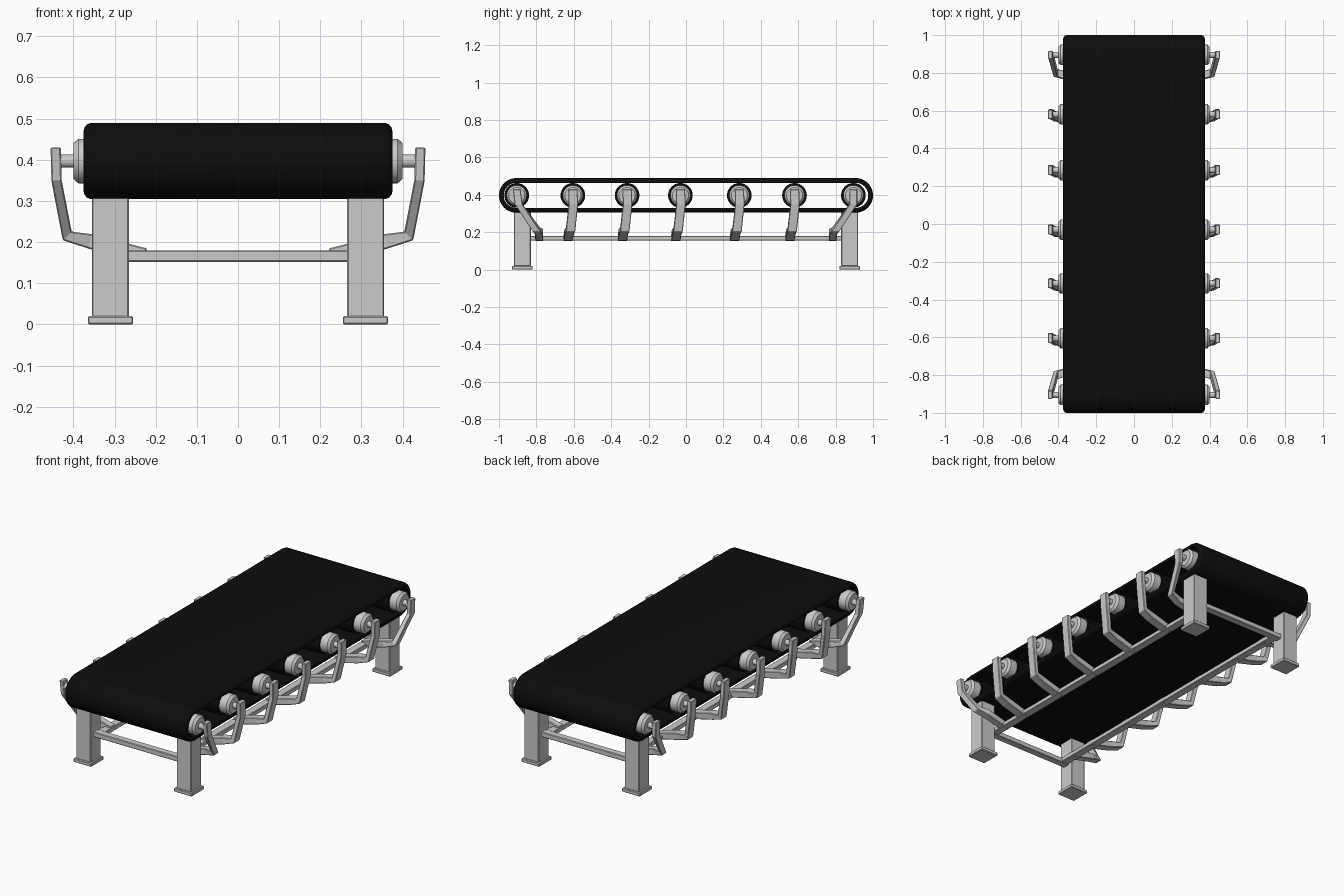
import bpy, bmesh, math
from mathutils import Vector

if "Cube" in bpy.data.objects:
    bpy.data.objects.remove(bpy.data.objects["Cube"])

black = bpy.data.materials.new("belt_black")
black.diffuse_color = (0.004, 0.004, 0.004, 1)
black.use_nodes = True
black.node_tree.nodes["Principled BSDF"].inputs["Base Color"].default_value = black.diffuse_color
AXLE_Z = 0.397


def finish(bm, name, mat=None, smooth=False, bevel=0):
    bmesh.ops.recalc_face_normals(bm, faces=bm.faces[:])
    me = bpy.data.meshes.new(name)
    bm.to_mesh(me)
    bm.free()
    ob = bpy.data.objects.new(name, me)
    bpy.context.collection.objects.link(ob)
    if mat:
        me.materials.append(mat)
    if bevel:
        mod = ob.modifiers.new("soft_edges", 'BEVEL')
        mod.width, mod.segments = bevel, 1
    if smooth:
        bpy.ops.object.select_all(action='DESELECT')
        bpy.context.view_layer.objects.active = ob
        ob.select_set(True)
        bpy.ops.object.shade_smooth_by_angle(angle=math.radians(35))
    return ob


def box(name, lo, hi, bevel=0.003):
    bm = bmesh.new()
    bmesh.ops.create_cube(bm, size=1)
    for v in bm.verts:
        v.co = Vector([(a + b) / 2 + c * (b - a) for a, b, c in zip(lo, hi, v.co)])
    return finish(bm, name, bevel=bevel)


def skin(bm, rings, closed=False, caps=True):
    n = len(rings[0])
    for i in range(len(rings) if closed else len(rings) - 1):
        a, b = rings[i], rings[(i + 1) % len(rings)]
        for k in range(n):
            bm.faces.new((a[k], a[(k + 1) % n], b[(k + 1) % n], b[k]))
    if caps and not closed:
        bm.faces.new(rings[0])
        bm.faces.new(rings[-1])


def lathe_x(name, profile, y, mat=None, seg=32):
    bm = bmesh.new()
    rings = []
    for x, r in profile:
        rings.append([bm.verts.new((x, y + r * math.cos(t), AXLE_Z + r * math.sin(t)))
                      for t in (2 * math.pi * k / seg for k in range(seg))])
    skin(bm, rings)
    return finish(bm, name, mat, smooth=True)


def bar(name, path, side, wide=0.05):
    # rectangular bar along (x, y, z, thickness) points, kept wide along y
    bm = bmesh.new()
    pts = [Vector((p[0], p[2])) for p in path]
    rings = []
    for i, p in enumerate(path):
        d1 = (pts[i] - pts[max(i - 1, 0)]).normalized()
        d2 = (pts[min(i + 1, len(pts) - 1)] - pts[i]).normalized()
        d = (d1 + d2).normalized()
        n = Vector((d.y, -d.x)) * p[3] / 2
        rings.append([bm.verts.new((side * (p[0] + s * n.x), p[1] + w * wide / 2, p[2] + s * n.y))
                      for s, w in ((1, 1), (1, -1), (-1, -1), (-1, 1))])
    skin(bm, rings)
    return finish(bm, name, bevel=0.003)


# Belt: rounded-edge band swept round a stadium loop
section = [(0.375, 0.067), (0.375, 0.074), (0.373, 0.082), (0.367, 0.089), (0.358, 0.0925)]
section += [(-x, r) for x, r in reversed(section)]
bm = bmesh.new()
rings = []
for end in (1, -1):
    for k in range(25):
        t = math.pi * k / 24 - math.pi / 2
        rings.append([bm.verts.new((x, end * (0.9075 + r * math.cos(t)), AXLE_Z + end * r * math.sin(t)))
                      for x, r in section])
skin(bm, rings, closed=True)
finish(bm, "belt", black, smooth=True)

# Rollers, end caps, axles and their support arms
for i, y in enumerate((-0.905, -0.605, -0.315, -0.03, 0.285, 0.58, 0.895)):
    lathe_x("roller", [(-0.345, 0.066), (0.345, 0.066)], y, black)
    for s in (1, -1):
        lathe_x("roller_cap", [(s * 0.335, 0.054), (s * 0.388, 0.054), (s * 0.40, 0.043)], y)
        lathe_x("axle", [(s * 0.39, 0.016), (s * 0.44, 0.016)], y, seg=16)
        if i in (0, 6):
            e = 1 if i else -1
            ys = [y, e * 0.895, e * 0.80, e * 0.785, e * 0.785]
        else:
            ys = [y, y + 0.003, y - 0.012, y - 0.02, y - 0.025]
        shape = [(0.443, 0.43, 0.025), (0.441, 0.35, 0.025), (0.415, 0.215, 0.03),
                 (0.36, 0.202, 0.036), (0.225, 0.168, 0.034)]
        bar("support_arm", [(x, yy, z, t) for (x, z, t), yy in zip(shape, ys)], s,
            0.042 if i in (0, 6) else 0.05)

# Legs, feet and rails
for s in (1, -1):
    box("side_rail", (s * 0.24 - 0.022, -0.86, 0.155), (s * 0.24 + 0.022, 0.86, 0.18))
    for e in (1, -1):
        cx, cy = s * 0.31, e * 0.875
        box("leg", (cx - 0.045, cy - 0.045, 0.018), (cx + 0.045, cy + 0.045, 0.312))
        box("foot", (cx - 0.055, cy - 0.055, 0), (cx + 0.055, cy + 0.055, 0.02))
for e in (1, -1):
    box("cross_rail", (-0.27, e * 0.875 - 0.02, 0.152), (0.27, e * 0.875 + 0.02, 0.18))
